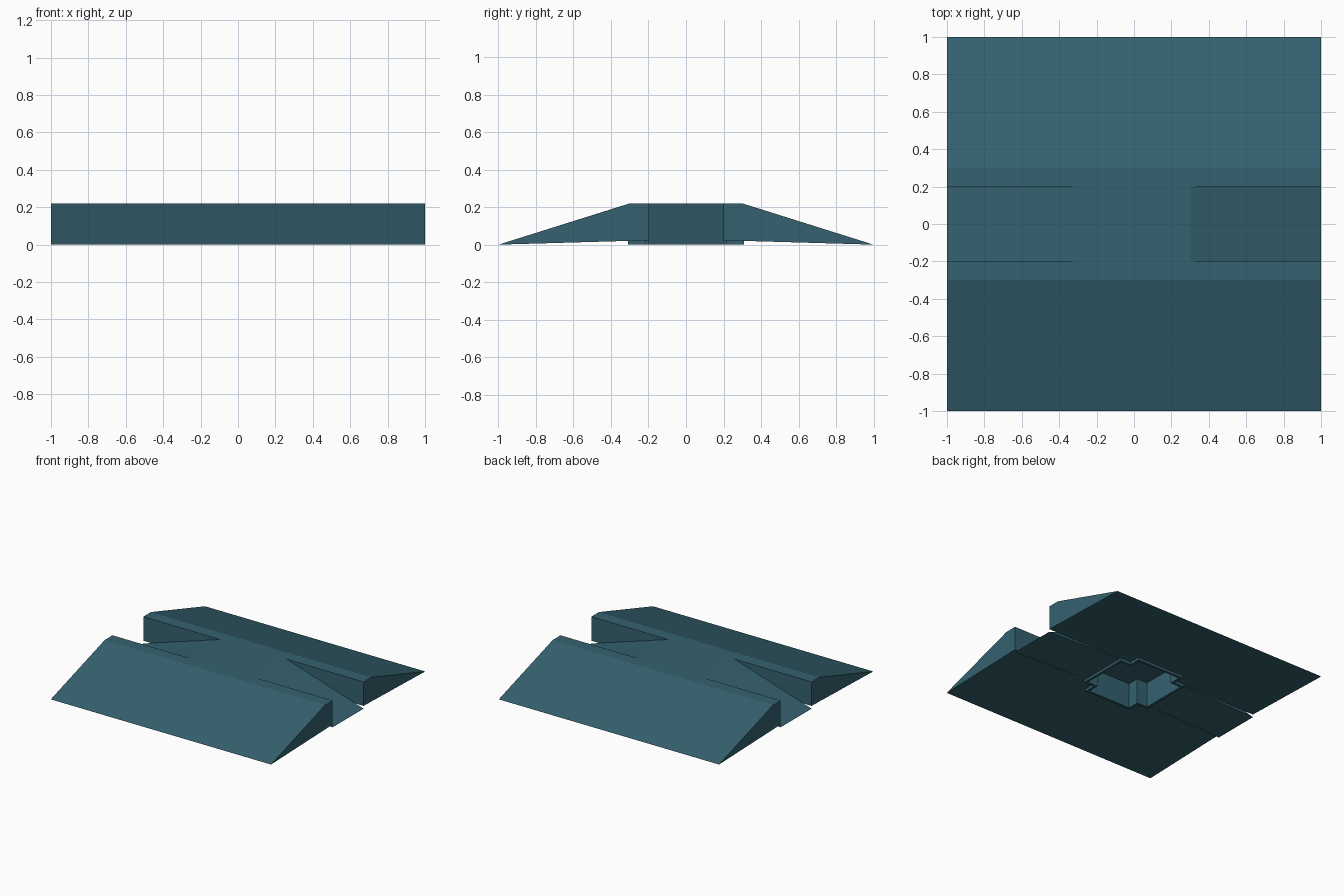
import bpy, bmesh
from mathutils import Vector

if "Cube" in bpy.data.objects:
    bpy.data.objects.remove(bpy.data.objects["Cube"])

mat = bpy.data.materials.new("dark_teal")
mat.diffuse_color = (0.035, 0.12, 0.16, 1)
mat.use_nodes = True
mat.node_tree.nodes["Principled BSDF"].inputs["Base Color"].default_value = mat.diffuse_color


def prism(name, pts, start, depth):
    """Extrude a closed polygon of 3D points along a vector."""
    bm = bmesh.new()
    face = bm.faces.new([bm.verts.new(Vector(p) + Vector(start)) for p in pts])
    ext = bmesh.ops.extrude_face_region(bm, geom=[face])
    moved = [v for v in ext["geom"] if isinstance(v, bmesh.types.BMVert)]
    bmesh.ops.translate(bm, verts=moved, vec=Vector(depth))
    bmesh.ops.recalc_face_normals(bm, faces=bm.faces)
    me = bpy.data.meshes.new(name)
    bm.to_mesh(me)
    bm.free()
    me.materials.append(mat)
    ob = bpy.data.objects.new(name, me)
    bpy.context.collection.objects.link(ob)
    return ob


def combine(target, other, operation):
    """Apply a boolean and remove the helper."""
    mod = target.modifiers.new("combine", "BOOLEAN")
    mod.object = other
    mod.operation = operation
    mod.solver = "EXACT"
    bpy.context.view_layer.objects.active = target
    bpy.ops.object.modifier_apply(modifier=mod.name)
    bpy.data.objects.remove(other)


def cross(name, long, short, z0, z1):
    """Plus-shaped prism standing on z0."""
    corner = [(long, short), (short, short), (short, long)]
    pts = []
    for i in range(4):
        for x, y in corner:
            for _ in range(i):
                x, y = -y, x
            pts.append((x, y, 0))
    return prism(name, pts, (0, 0, z0), (0, 0, z1 - z0))


H = 0.22

# Central spine with a narrow ramp at each end
spine = [(-1, 0, 0), (-0.3, 0, H), (0.3, 0, H), (1, 0, 0), (0.3, 0, 0.02), (-0.3, 0, 0.02)]
ramp = prism("ramp_block", spine, (0, -0.2, 0), (0, 0.4, 0))

# Wide front and back ramps, slightly hollowed underneath
for s in (-1, 1):
    side = [(0, s, 0), (0, 0.3 * s, H), (0, 0.2 * s, H), (0, 0.2 * s, 0.023)]
    combine(ramp, prism("wide_ramp", side, (-1, 0, 0), (2, 0, 0)), "UNION")

# Raised cross-shaped rim and deep socket on the underside
combine(ramp, cross("socket_rim", 0.31, 0.215, 0.0, 0.1), "UNION")
combine(ramp, cross("socket_cutter", 0.29, 0.195, -0.1, 0.208), "DIFFERENCE")
